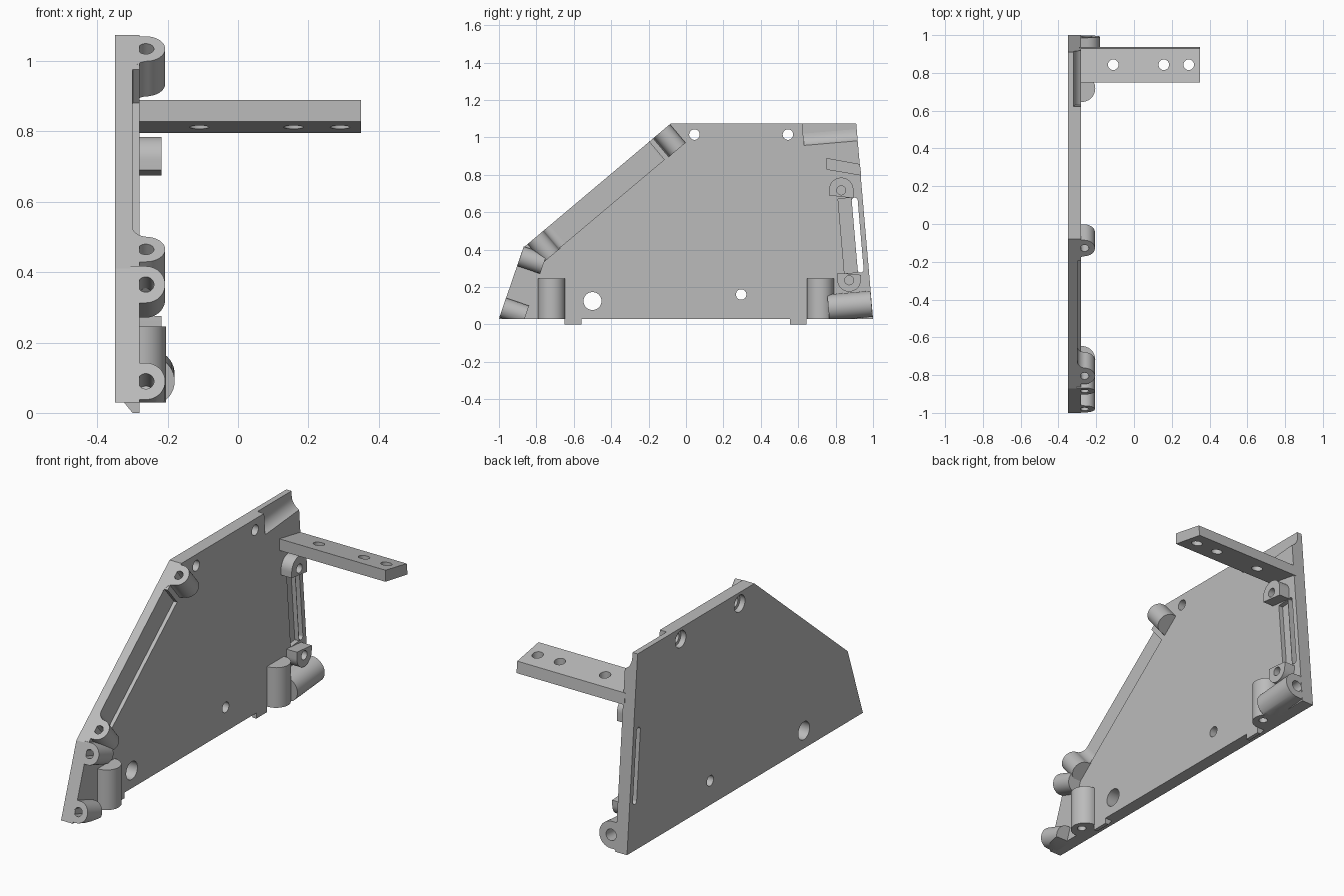
import bpy, bmesh, math
from mathutils import Vector

old = bpy.data.objects.get("Cube")
if old:
    bpy.data.objects.remove(old, do_unlink=True)

grey = bpy.data.materials.new("light_grey")
grey.use_nodes = True
GREY = (0.5, 0.5, 0.5, 1)
grey.diffuse_color = GREY
grey.node_tree.nodes["Principled BSDF"].inputs["Base Color"].default_value = GREY

X, Y, Z = Vector((1, 0, 0)), Vector((0, 1, 0)), Vector((0, 0, 1))
INNER, OUTER = -0.28, -0.35          # the two faces of the plate


def prism(name, pts, origin, u, v, w, length):
    """Extrude a 2D outline, drawn on axes u and v, along w."""
    bm = bmesh.new()
    base = Vector(origin)
    face = bm.faces.new([bm.verts.new(base + u * a + v * b) for a, b in pts])
    ext = bmesh.ops.extrude_face_region(bm, geom=[face])["geom"]
    verts = [e for e in ext if isinstance(e, bmesh.types.BMVert)]
    bmesh.ops.translate(bm, verts=verts, vec=w * length)
    bmesh.ops.recalc_face_normals(bm, faces=bm.faces)
    mesh = bpy.data.meshes.new(name)
    bm.to_mesh(mesh)
    bm.free()
    mesh.materials.append(grey)
    obj = bpy.data.objects.new(name, mesh)
    bpy.context.collection.objects.link(obj)
    return obj


def arc(cx, cy, r, start, end, n=20):
    return [(cx + r * math.cos(math.radians(start + (end - start) * i / n)),
             cy + r * math.sin(math.radians(start + (end - start) * i / n)))
            for i in range(n + 1)]


def circle(r, cx=0, cy=0):
    return arc(cx, cy, r, 0, 360, 32)[:-1]


def cut(obj, *cutters):
    """Subtract the cutters, bake the result and remove them."""
    for c in cutters:
        mod = obj.modifiers.new("cut", 'BOOLEAN')
        mod.operation, mod.solver, mod.object = 'DIFFERENCE', 'EXACT', c
    bpy.context.view_layer.update()
    dep = bpy.context.evaluated_depsgraph_get()
    mesh = bpy.data.meshes.new_from_object(obj.evaluated_get(dep))
    obj.modifiers.clear()
    obj.data = mesh
    for c in cutters:
        bpy.data.objects.remove(c, do_unlink=True)


def drill(y, z, r, x=-0.4, depth=0.3):
    return prism("drill", circle(r, y, z), (x, 0, 0), Y, Z, X, depth)


def floor_cutter():
    return prism("floor", [(-2, -1), (2, -1), (2, 0.03), (-2, 0.03)],
                 (-1, 0, 0), Y, Z, X, 2)


def edge_frame(p, q):
    """Direction along a plate edge and the inward normal."""
    d = (Vector((0, *q)) - Vector((0, *p))).normalized()
    return d, Vector((0, d.z, -d.y))


# Side plate
low, knee, brow, crown, heel = (-1, 0.03), (-0.87, 0.41), (-0.08, 1.075), (0.91, 1.075), (1, 0.03)
plate = prism("side_plate", [low, knee, brow, crown, heel], (OUTER, 0, 0), Y, Z, X, INNER - OUTER)
slope, slope_in = edge_frame(knee, brow)
shin, shin_in = edge_frame(low, knee)
back, _ = edge_frame(heel, crown)
back_in = Vector((0, -back.z, back.y))

# Plate holes, counterbored on the outside along the top
cutters = [drill(y, z, r) for y, z, r in
           ((0.045, 1.015, 0.028), (0.545, 1.015, 0.028), (0.295, 0.16, 0.028), (-0.5, 0.125, 0.048))]
cutters += [drill(y, 1.015, 0.045, depth=0.08) for y in (0.045, 0.545)]

# Shallow channel along the sloping edge
cutters.append(prism("channel", [(0.13, -0.05), (0.88, -0.05), (0.88, 0.125), (0.13, 0.125)],
                     (-0.30, *knee), slope, slope_in, X, 0.2))


# Narrow through slot and a shallow pocket beside it
def capsule(r, half):
    return arc(0, half, r, 0, 180) + arc(0, -half, r, 180, 360)


cutters.append(prism("slot", capsule(0.016, 0.185), (-0.4, 0.918, 0.478), back_in, back, X, 0.3))
cutters.append(prism("pocket", [(-0.035, -0.2), (0.035, -0.2), (0.035, 0.2), (-0.035, 0.2)],
                     (-0.305, 0.865, 0.475), back_in, back, X, 0.2))

# Concave seat at the top back corner
cutters.append(prism("seat", circle(0.07), (-0.25, 0.93, 1.046), X, back, back_in, 0.305))
cutters.append(prism("seat_top", [(0, 0), (0.2, 0), (0.2, 0.1), (0, 0.1)],
                     (-0.32, 0.93, 1.046), X, back, back_in, 0.305))
cut(plate, *cutters)

# Locating feet with a chamfered outer side
for name, y in (("front_foot", -0.65), ("rear_foot", 0.555)):
    prism(name, [(-0.325, 0.031), (-0.30, 0), (INNER, 0), (INNER, 0.031)],
          (0, y, 0), X, Z, Y, 0.09)


def boss(name, y, z, along, inward, length, r, cx, hole, fillet=0, hole_x=None, depth=0.11):
    """U-shaped screw boss lying against the plate, with a blind hole."""
    base, f = -0.305, 0.045
    pts = arc(0, cx, r, 0, 180)
    left, right = [(-r, base)], [(r, base)]
    if fillet > 0:
        right = [(r + f, base)] + arc(r + f, -0.30 + f, f, 270, 180, 10)
    if fillet < 0:
        left = arc(-r - f, -0.30 + f, f, 0, -90, 10) + [(-r - f, base)]
    obj = prism(name, pts + left + right, (0, y, z), along, X, inward, length)
    start = Vector((0, y, z)) - inward * 0.02
    cut(obj, prism("hole", circle(hole, 0, hole_x or cx), start, along, X, inward, depth + 0.02),
        floor_cutter())
    return obj


# Screw bosses on the two front edges
boss("upper_slope_boss", -0.128, 1.035, slope, slope_in, 0.13, 0.055, -0.262, 0.023, -1)
boss("lower_slope_boss", -0.805, 0.465, slope, slope_in, 0.13, 0.055, -0.262, 0.023, 1)
boss("upper_shin_boss", -0.885, 0.365, shin, shin_in, 0.13, 0.055, -0.262, 0.023)
boss("lower_shin_boss", -0.98, 0.09, shin, shin_in, 0.13, 0.055, -0.262, 0.023)

# Upright columns on the bottom edge
for name, y in (("front_column", -0.718), ("rear_column", 0.718)):
    boss(name, y, 0.03, Y, Z, 0.215, 0.072, -0.277, 0.022, hole_x=-0.255)

# Large boss at the bottom of the back edge
boss("rear_boss", 0.992, 0.11, back, back_in, 0.232, 0.07, -0.25, 0.03)

# Pivot bosses above and below the slot
upper = arc(0.83, 0.72, 0.065, 0, 180) + [(0.765, 0.69), (0.895, 0.675)]
lower = arc(0.872, 0.238, 0.063, 180, 360) + [(0.935, 0.265), (0.809, 0.276)]
for name, pts, y, z in (("upper_pivot", upper, 0.83, 0.717), ("lower_pivot", lower, 0.872, 0.236)):
    obj = prism(name, pts, (-0.30, 0, 0), Y, Z, X, 0.083)
    cut(obj, drill(y, z, 0.024, x=-0.275))

# Tilted bracket arm with three holes
arm = prism("bracket_arm", [(0.75, 0.828), (0.937, 0.796), (0.93, 0.857), (0.75, 0.89)],
            (-0.29, 0, 0), Y, Z, X, 0.64)
cut(arm, *[prism("hole", circle(0.028, x, 0.843), (0, 0, 0.7), X, Y, Z, 0.3)
           for x in (-0.11, 0.158, 0.29)])

# Smooth the round parts and keep the edges crisp
for obj in bpy.context.collection.objects:
    if obj.type == 'MESH' and grey.name in obj.data.materials:
        obj.data.shade_smooth()
        obj.data.set_sharp_from_angle(angle=math.radians(30))
